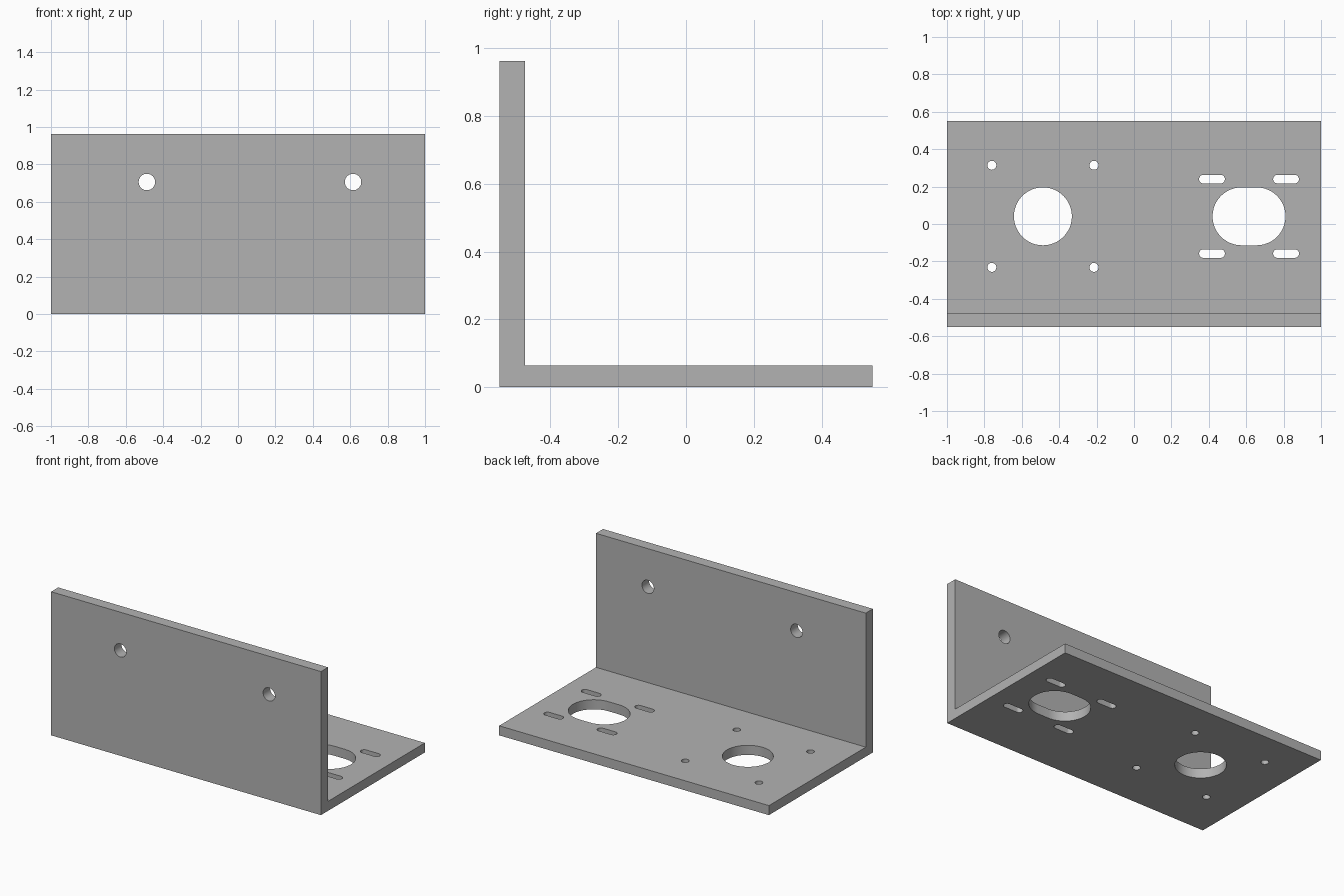
import bpy, bmesh
from math import cos, sin, pi, radians
from mathutils import Vector

default = bpy.data.objects.get("Cube")
if default:
    bpy.data.objects.remove(default, do_unlink=True)

WIDTH, DEPTH, HEIGHT = 2.0, 1.1, 0.962
BASE_T, WALL_T = 0.064, 0.075

grey = bpy.data.materials.new("plain_grey")
grey.use_nodes = True
grey.diffuse_color = (0.45, 0.45, 0.45, 1)
grey.node_tree.nodes["Principled BSDF"].inputs["Base Color"].default_value = grey.diffuse_color


def add_prism(bm, points, direction):
    """Extrude a closed outline along a direction into a solid."""
    face = bm.faces.new([bm.verts.new(p) for p in points])
    new = bmesh.ops.extrude_face_region(bm, geom=[face])["geom"]
    bmesh.ops.translate(bm, vec=direction,
                        verts=[v for v in new if isinstance(v, bmesh.types.BMVert)])


def make_object(name, bm):
    bmesh.ops.recalc_face_normals(bm, faces=bm.faces)
    mesh = bpy.data.meshes.new(name)
    bm.to_mesh(mesh)
    bm.free()
    mesh.materials.append(grey)
    obj = bpy.data.objects.new(name, mesh)
    bpy.context.collection.objects.link(obj)
    return obj


def slot(radius, stretch=0.0, segments=48):
    """Round outline, lengthened along its first axis by stretch each way."""
    points = []
    for i in range(segments + 2):
        side = 1 if i <= segments // 2 else -1
        step = i if side == 1 else i - 1
        a = -pi / 2 + 2 * pi * step / segments
        points.append((radius * cos(a) + side * stretch, radius * sin(a)))
    return points if stretch else points[:segments // 2] + points[segments // 2 + 1:-1]


def cut_floor(bm, x, y, radius, stretch=0.0):
    add_prism(bm, [(x + u, y + v, -0.1) for u, v in slot(radius, stretch)],
              Vector((0, 0, 0.3)))


def cut_wall(bm, x, z, radius):
    add_prism(bm, [(x + u, -DEPTH / 2 - 0.1, z + v) for u, v in slot(radius)],
              Vector((0, 0.3, 0)))


# L-shaped bracket body
front, back = -DEPTH / 2, DEPTH / 2
profile = [(front, 0), (back, 0), (back, BASE_T), (front + WALL_T, BASE_T),
           (front + WALL_T, HEIGHT), (front, HEIGHT)]
bm = bmesh.new()
add_prism(bm, [(-WIDTH / 2, y, z) for y, z in profile], Vector((WIDTH, 0, 0)))
bracket = make_object("angle_bracket", bm)

# Hole cutters: round mount, adjustable mount and wall holes
ROUND_X, SLOT_X, MOUNT_Y = -0.487, 0.615, 0.041
bm = bmesh.new()
cut_floor(bm, ROUND_X, MOUNT_Y, 0.155)
cut_floor(bm, SLOT_X, MOUNT_Y, 0.155, 0.04)
for sx in (-1, 1):
    for sy in (-1, 1):
        cut_floor(bm, ROUND_X + sx * 0.273, MOUNT_Y + sy * 0.273, 0.024)
        cut_floor(bm, SLOT_X + sx * 0.198, MOUNT_Y + sy * 0.199, 0.023, 0.046)
for x in (ROUND_X, SLOT_X):
    cut_wall(bm, x, 0.706, 0.044)
cutter = make_object("hole_cutter", bm)
cutter.hide_render = True

# Cut the holes, then discard the cutter
cut = bracket.modifiers.new("holes", 'BOOLEAN')
cut.operation = 'DIFFERENCE'
cut.solver = 'EXACT'
cut.object = cutter
bpy.ops.object.select_all(action='DESELECT')
bracket.select_set(True)
bpy.context.view_layer.objects.active = bracket
bpy.ops.object.modifier_apply(modifier=cut.name)
bpy.data.objects.remove(cutter, do_unlink=True)

# Smooth hole walls, crisp plate edges
bpy.ops.object.shade_smooth_by_angle(angle=radians(30))
